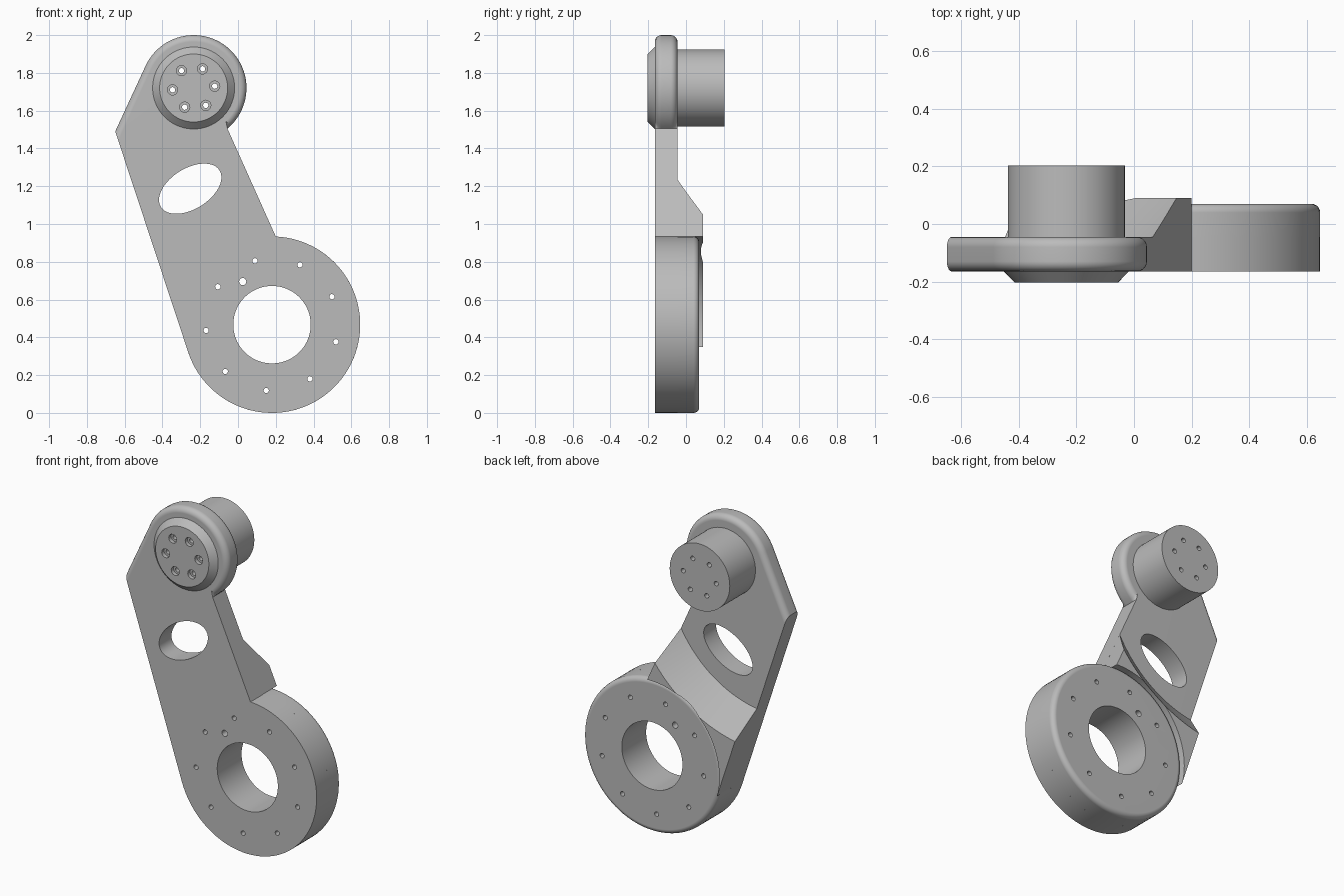
import bpy, bmesh
from math import sin, cos, pi, radians, degrees, atan2, acos, hypot
from mathutils import Matrix

if "Cube" in bpy.data.objects:
    bpy.data.objects.remove(bpy.data.objects["Cube"])

metal = bpy.data.materials.new("grey metal")
GREY = (0.5, 0.5, 0.5, 1)
metal.use_nodes = True
metal.diffuse_color = GREY
metal.node_tree.nodes["Principled BSDF"].inputs["Base Color"].default_value = GREY

# Key dimensions: (x, z) centres, radii and y planes
HUB, HUB_R = (0.18, 0.467), 0.467
BOSS, BOSS_R = (-0.235, 1.72), 0.28
CORNER, NECK = (-0.65, 1.49), (0.2, 0.933)
FRONT, STEP = -0.165, -0.045


def on_circle(c, r, deg):
    return (c[0] + r * cos(radians(deg)), c[1] + r * sin(radians(deg)))


def arc(c, r, a, b, n):
    return [on_circle(c, r, a + (b - a) * i / n) for i in range(n + 1)]


def tangent_angle(p, c, r, side):
    dx, dz = p[0] - c[0], p[1] - c[1]
    return degrees(atan2(dz, dx) + side * acos(r / hypot(dx, dz))) % 360


def add_prism(bm, outline, y0, y1):
    near = [bm.verts.new((x, y0, z)) for x, z in outline]
    far = [bm.verts.new((x, y1, z)) for x, z in outline]
    bm.faces.new(near)
    bm.faces.new(far)
    for i in range(len(near)):
        j = (i + 1) % len(near)
        bm.faces.new((near[i], near[j], far[j], far[i]))
    bmesh.ops.recalc_face_normals(bm, faces=bm.faces)


def add_round(bm, c, r0, r1, y0, y1, n=96):
    place = Matrix.Translation((c[0], (y0 + y1) / 2, c[1])) @ Matrix.Rotation(-pi / 2, 4, 'X')
    bmesh.ops.create_cone(bm, cap_ends=True, segments=n, radius1=r0, radius2=r1,
                          depth=y1 - y0, matrix=place)


def round_edges(bm, rule, size):
    edges = [e for e in bm.edges if all(rule(v.co) for v in e.verts)]
    bmesh.ops.bevel(bm, geom=edges, offset=size, segments=5, profile=0.5,
                    affect='EDGES', clamp_overlap=True)


def make_object(name, bm):
    me = bpy.data.meshes.new(name)
    bm.to_mesh(me)
    bm.free()
    ob = bpy.data.objects.new(name, me)
    bpy.context.scene.collection.objects.link(ob)
    return ob


def finish(name, bm, cutters=()):
    """Cut the part with each cutter in turn, then shade it."""
    ob = make_object(name, bm)
    helpers = []
    for i, cut in enumerate(cutters):
        tool = make_object(name + "_cutter", cut)
        tool.hide_render = True
        mod = ob.modifiers.new("cut", 'BOOLEAN')
        mod.operation, mod.solver, mod.object = 'DIFFERENCE', 'EXACT', tool
        helpers.append(tool)
    if helpers:
        graph = bpy.context.evaluated_depsgraph_get()
        baked = bpy.data.meshes.new_from_object(ob.evaluated_get(graph))
        ob.modifiers.clear()
        ob.data = baked
        for tool in helpers:
            bpy.data.objects.remove(tool)
    ob.data.materials.clear()
    ob.data.materials.append(metal)
    ob.data.shade_smooth()
    ob.data.set_sharp_from_angle(angle=radians(28))
    wn = ob.modifiers.new("clean shading", 'WEIGHTED_NORMAL')
    wn.keep_sharp = True
    return ob


def hub_holes():
    bm = bmesh.new()
    add_round(bm, HUB, 0.205, 0.205, -0.3, 0.3)
    for k in range(9):
        add_round(bm, on_circle(HUB, 0.35, 25 + 40 * k), 0.014, 0.014, -0.3, 0.3, 16)
    add_round(bm, (0.025, 0.695), 0.019, 0.019, -0.3, 0.3, 16)
    return bm


def boss_holes(r, y0, y1):
    bm = bmesh.new()
    for k in range(6):
        add_round(bm, on_circle(BOSS, 0.112, 5 + 60 * k), r, r, y0, y1, 24)
    return bm


# Arm plate: hub outline, straight sides and rounded head in one profile
hub_tan = tangent_angle(CORNER, HUB, HUB_R, 1)
boss_tan = tangent_angle(CORNER, BOSS, BOSS_R, -1)
neck_deg = degrees(atan2(NECK[1] - HUB[1], NECK[0] - HUB[0]))
head = arc(BOSS, BOSS_R, boss_tan, -50.2, 48)
base = arc(HUB, HUB_R, neck_deg, hub_tan - 360, 70)
plate = bmesh.new()
add_prism(plate, [CORNER] + head + base, FRONT, STEP)


def on_head(co):
    at_corner = hypot(co.x - CORNER[0], co.z - CORNER[1]) < 0.001
    return at_corner or abs(hypot(co.x - BOSS[0], co.z - BOSS[1]) - BOSS_R) < 0.001


for y in (FRONT, STEP):
    round_edges(plate, lambda co: abs(co.y - y) < 0.001 and on_head(co), 0.035)

# Slanted oval window
oval = bmesh.new()
tilt = radians(32)
add_prism(oval, [(-0.253 + x * cos(tilt) - z * sin(tilt), 1.187 + x * sin(tilt) + z * cos(tilt))
                 for x, z in [(0.183 * cos(t * pi / 32), 0.107 * sin(t * pi / 32))
                              for t in range(64)]], -0.3, 0.3)
finish("arm_plate", plate, [hub_holes(), oval, boss_holes(0.014, -0.3, 0.3)])

# Hub ring behind the plate, with a rounded back rim
ring = bmesh.new()
add_round(ring, HUB, HUB_R, HUB_R, STEP, 0.07)
round_edges(ring, lambda co: co.y > 0.06, 0.03)
finish("hub_ring", ring, [hub_holes()])

# Raised block beside the hub, with a conical ramp up to the thin plate
def along(a, b, z):
    t = (z - a[1]) / (b[1] - a[1])
    return (a[0] + (b[0] - a[0]) * t, z)


low = base[-1]
block = bmesh.new()
add_prism(block, [along(NECK, head[-1], 1.3), NECK, HUB, low, along(low, CORNER, 1.15)],
          STEP, 0.09)
ramp = bmesh.new()
add_round(ramp, (-0.555, 1.58), 0.691, 0.918, -0.06, 0.12, 128)
clearance = bmesh.new()
add_round(clearance, HUB, HUB_R + 0.001, HUB_R + 0.001, -0.3, 0.3)
finish("raised_block", block, [ramp, clearance])

# Chamfered cap on the front of the head, with counterbored screw holes
cap = bmesh.new()
add_round(cap, BOSS, 0.18, 0.217, -0.203, FRONT)
finish("boss_cap", cap, [boss_holes(0.014, -0.3, 0.3), boss_holes(0.027, -0.3, -0.18)])

# Cylindrical shaft on the back of the head
shaft = bmesh.new()
add_round(shaft, BOSS, 0.203, 0.203, STEP, 0.203)
finish("boss_shaft", shaft, [boss_holes(0.014, -0.3, 0.3)])
